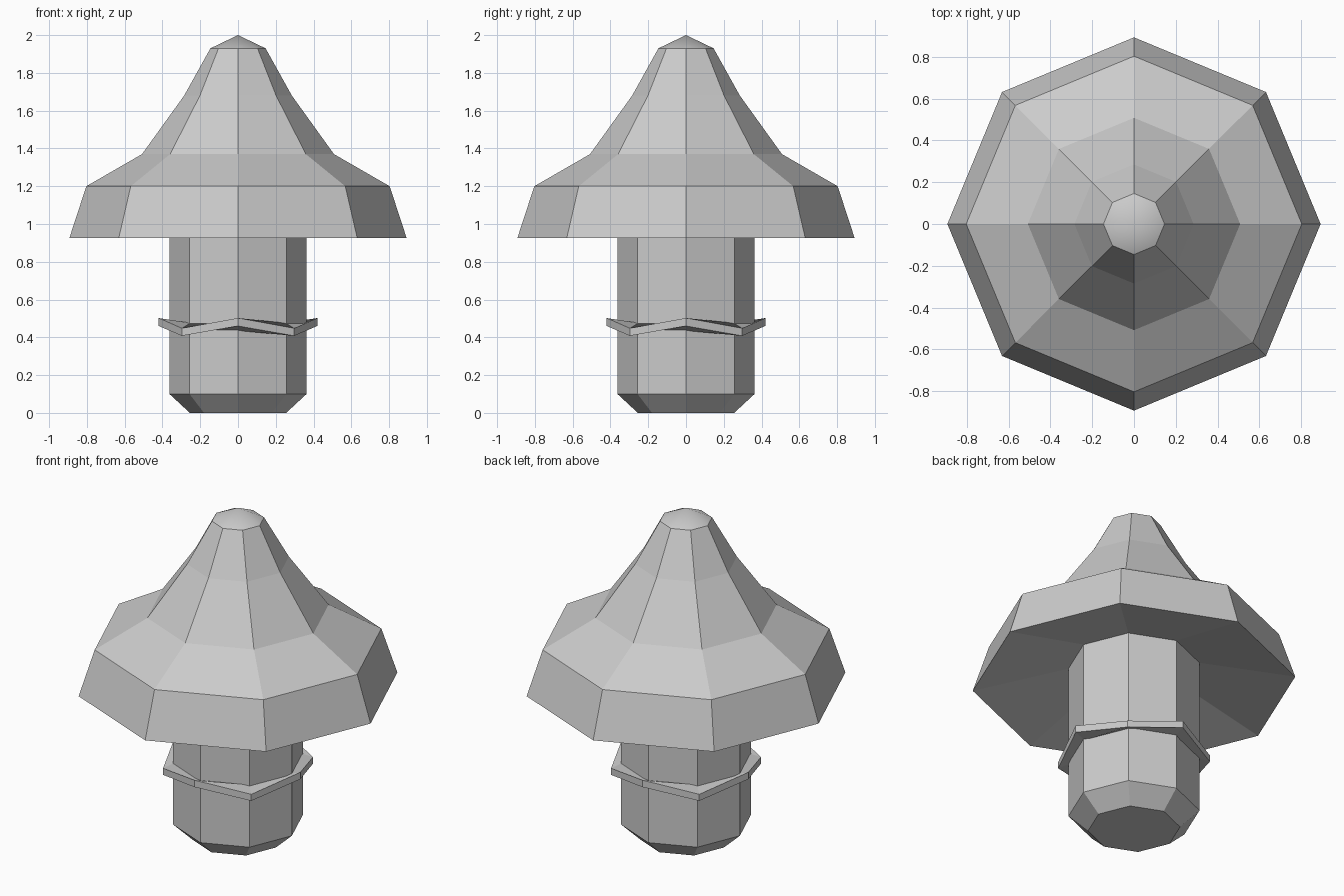
import bpy, bmesh
from math import cos, sin, tau

if "Cube" in bpy.data.objects:
    bpy.data.objects.remove(bpy.data.objects["Cube"])

SIDES = 8


def lathe(name, rings, closed=False, smooth_rows=()):
    """Skin 8-sided rings. Each ring is (radius, z at even corners, z at odd corners)."""
    bm = bmesh.new()
    rows = []
    for r, z_even, z_odd in rings:
        if r == 0:
            rows.append([bm.verts.new((0, 0, z_even))] * SIDES)
        else:
            rows.append([bm.verts.new((r * cos(tau * i / SIDES), r * sin(tau * i / SIDES),
                                       z_odd if i % 2 else z_even)) for i in range(SIDES)])
    count = len(rows) if closed else len(rows) - 1
    for k in range(count):
        a, b = rows[k], rows[(k + 1) % len(rows)]
        for i in range(SIDES):
            j = (i + 1) % SIDES
            corners = list(dict.fromkeys((a[i], a[j], b[j], b[i])))
            bm.faces.new(corners).smooth = k in smooth_rows
    if not closed:
        # flat ends where the profile does not meet the axis
        for row, (r, _, _) in ((rows[0], rings[0]), (rows[-1], rings[-1])):
            if r > 0:
                bm.faces.new(row)
    bmesh.ops.recalc_face_normals(bm, faces=bm.faces)
    mesh = bpy.data.meshes.new(name)
    bm.to_mesh(mesh)
    bm.free()
    obj = bpy.data.objects.new(name, mesh)
    bpy.context.collection.objects.link(obj)
    return obj


def level(profile):
    return [(r, z, z) for r, z in profile]


# Stem with chamfered foot, reaching up to the hollow underside of the cap
lathe("stem", level([(0.255, 0), (0.363, 0.1), (0.363, 1.045)]))

# Cap: hollow cone underside, steep rim, flared slope, smooth shallow tip
lathe("cap", level([(0, 1.12), (0.363, 1.04), (0.893, 0.925), (0.803, 1.2), (0.508, 1.37),
                    (0.285, 1.68), (0.146, 1.93), (0, 2.0)]), smooth_rows=(6,))

# Wavy skirt ring: level against the stem, outer corners alternately up and down
lathe("skirt_ring", [(0.355, 0.435, 0.435), (0.42, 0.46, 0.408),
                     (0.42, 0.502, 0.448), (0.355, 0.476, 0.476)], closed=True)
